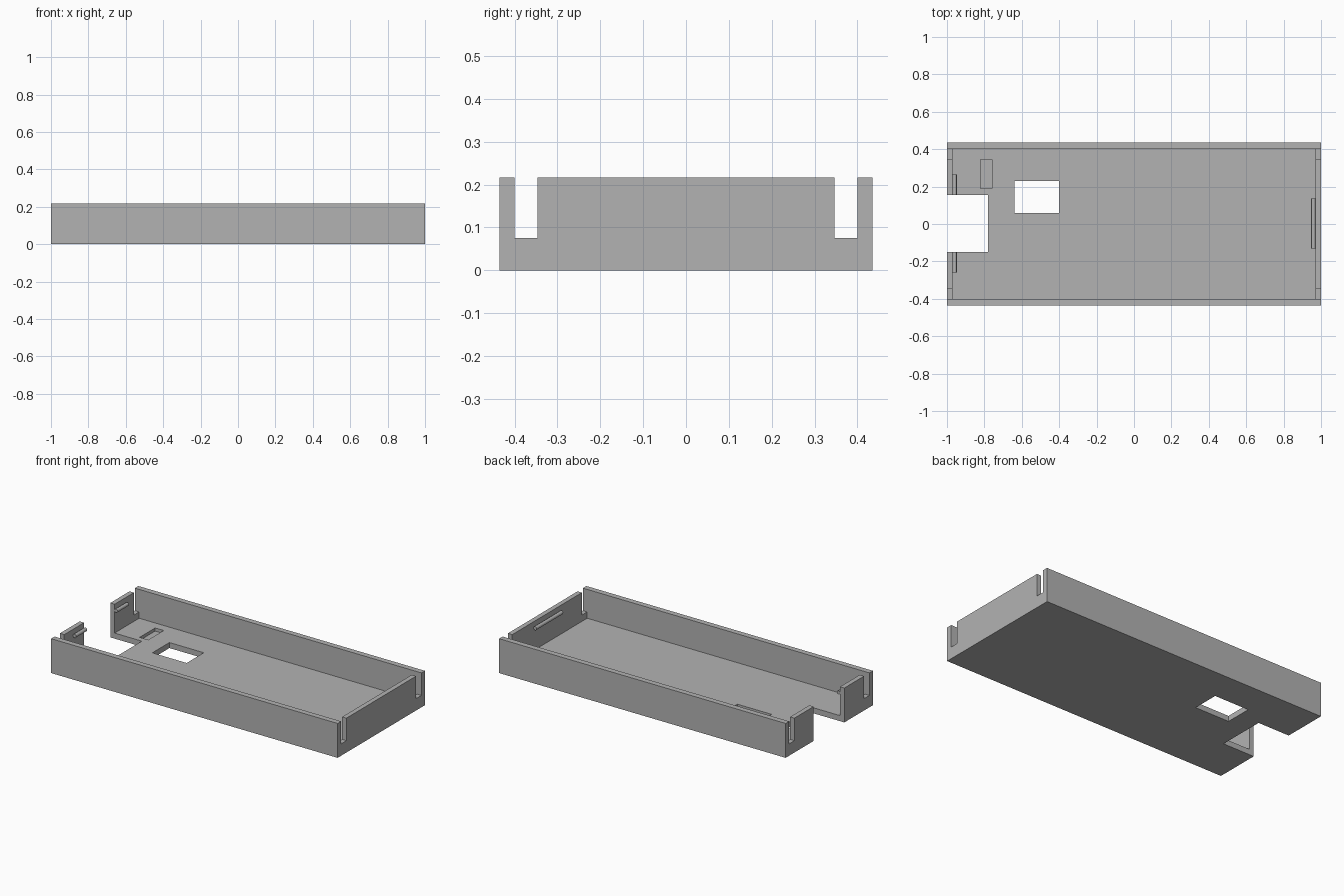
import bpy
import math

cube = bpy.data.objects.get("Cube")
if cube:
    bpy.data.objects.remove(cube, do_unlink=True)

grey = bpy.data.materials.new("plain grey")
grey.use_nodes = True
colour = (0.45, 0.45, 0.45, 1)
grey.diffuse_color = colour
grey.node_tree.nodes["Principled BSDF"].inputs["Base Color"].default_value = colour

L, W, H = 1.0, 0.435, 0.217      # half length, half width, height
IN_X, IN_Y = 0.97, 0.40          # inner faces of the walls
FLOOR = 0.035


def box(name, x, y, z):
    """Box between (min, max) pairs on each axis."""
    bpy.ops.mesh.primitive_cube_add(size=1)
    ob = bpy.context.object
    ob.name = name
    ob.data.materials.append(grey)
    for v in ob.data.vertices:
        v.co = [(lo + hi) / 2 + c * (hi - lo) for c, (lo, hi) in zip(v.co, (x, y, z))]
    return ob


def cut(target, x, y, z):
    """Subtract a box from the target and discard the cutter."""
    cutter = box("cutter", x, y, z)
    cutter.hide_render = True
    mod = target.modifiers.new("cut", 'BOOLEAN')
    mod.operation = 'DIFFERENCE'
    mod.solver = 'EXACT'
    mod.object = cutter
    bpy.context.view_layer.objects.active = target
    bpy.ops.object.modifier_apply(modifier=mod.name)
    bpy.data.objects.remove(cutter, do_unlink=True)


def snap_rib(name, x, y0, y1):
    """Round rib along an end wall."""
    bpy.ops.mesh.primitive_cylinder_add(
        vertices=16, radius=0.0115, depth=y1 - y0,
        location=(x, (y0 + y1) / 2, 0.178), rotation=(math.pi / 2, 0, 0))
    ob = bpy.context.object
    ob.name = name
    ob.data.materials.append(grey)
    bpy.ops.object.shade_smooth_by_angle(angle=math.radians(35))


# Open tray
tray = box("tray", (-L, L), (-W, W), (0, H))
cut(tray, (-IN_X, IN_X), (-IN_Y, IN_Y), (FLOOR, 1))

# Slots beside the long walls, at both ends
for end in (-1, 1):
    for side in (-1, 1):
        xs = sorted((end * (IN_X - 0.02), end * (L + 0.1)))
        ys = sorted((side * 0.347, side * IN_Y))
        cut(tray, xs, ys, (0.075, 1))

# End notch, floor window and shallow floor pocket
cut(tray, (-1.1, -0.78), (-0.15, 0.155), (-0.1, 1))
cut(tray, (-0.64, -0.40), (0.06, 0.23), (-0.1, 0.1))
cut(tray, (-0.82, -0.76), (0.19, 0.345), (0.015, 0.1))

# Snap ribs on the end walls
snap_rib("snap_rib_long", 0.959, -0.13, 0.135)
snap_rib("snap_rib_back", -0.959, 0.155, 0.265)
snap_rib("snap_rib_front", -0.959, -0.26, -0.15)
